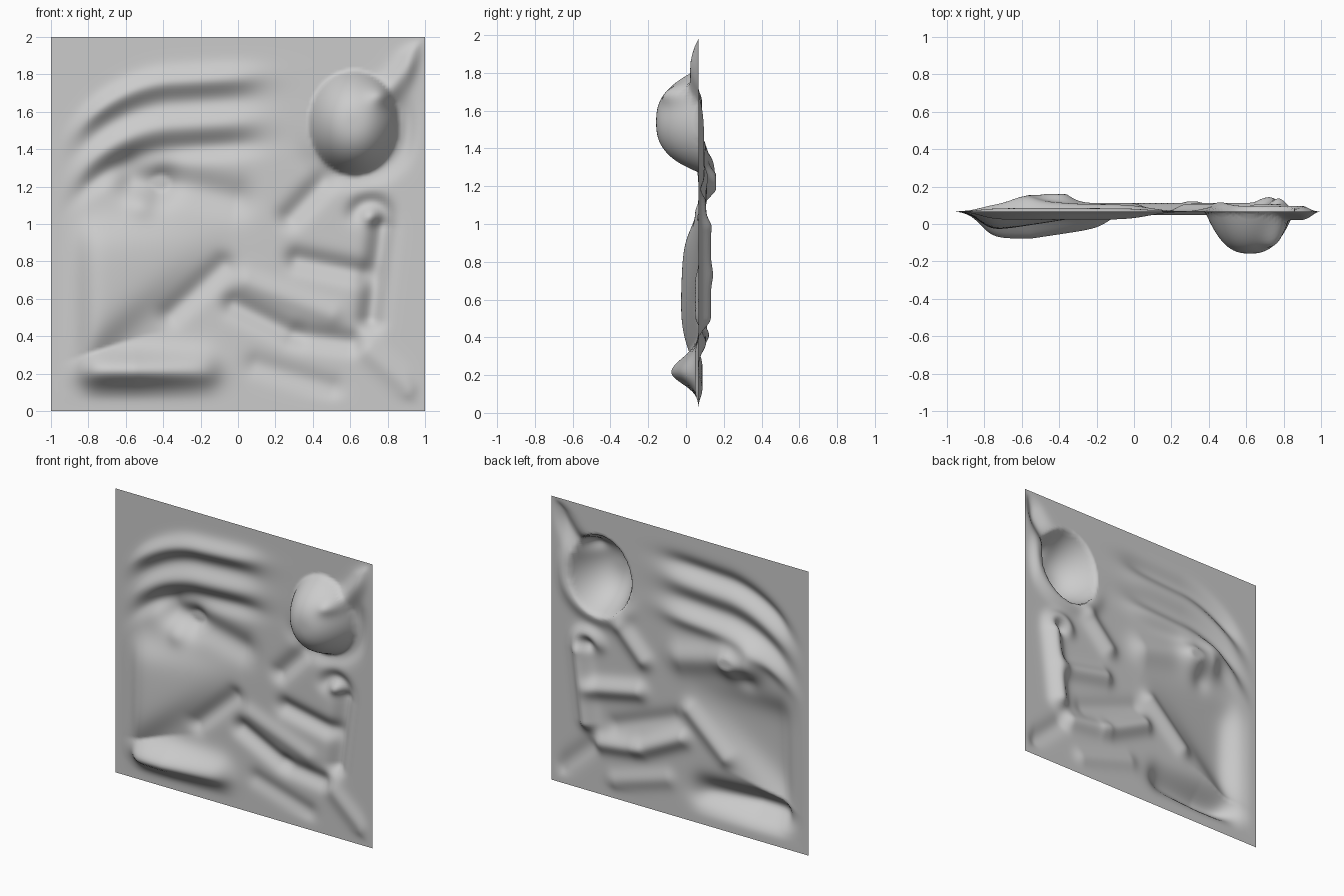
import bpy, bmesh, math

if "Cube" in bpy.data.objects:
    bpy.data.objects.remove(bpy.data.objects["Cube"])

BASE_Y = 0.067
N = 128


def dist(x, z, ax, az, bx, bz):
    """Distance from (x, z) to the segment a-b."""
    dx, dz = bx - ax, bz - az
    t = ((x - ax) * dx + (z - az) * dz) / (dx * dx + dz * dz)
    t = min(1, max(0, t))
    return math.hypot(x - ax - t * dx, z - az - t * dz)


def bump(d, width):
    return math.exp(-(d / width) ** 2)


def step(v, width):
    return 0.5 + 0.5 * math.tanh(v / width)


# Straight strokes: height toward the front, then the two ends in x and z
STROKES = [
    (-0.035, -0.36, 0.52, -0.08, 0.78),  # groove beside the diagonal step
    (-0.04, 0.28, 1.04, 0.45, 1.22),     # small figure: neck
    (-0.065, 0.77, 0.98, 0.71, 0.5),     # trunk
    (-0.045, 0.32, 0.81, 0.66, 0.74),    # arm
    (-0.045, -0.02, 0.57, 0.28, 0.42),   # leg
    (-0.04, 0.36, 0.40, 0.6, 0.37),
    (0.02, 0.05, 0.69, 0.5, 0.52),
    (-0.02, 0.1, 0.25, 0.5, 0.13),
    (0.02, 0.7, 0.32, 0.92, 0.12),
    (0.045, 0.80, 1.70, 0.97, 1.92),     # corner fold
]


def brow(x, z):
    """Parallel curved bands, alternately raised and sunk."""
    if not -1 < x < 0.5:
        return 0
    crest = 1.78 + 0.06 * x - 0.8 * max(0, -0.35 - x) ** 2
    fade = step(x + 0.82, 0.08) * step(0.08 - x, 0.12)
    bands = sum(a * bump(z - crest + 0.12 * i, 0.065)
                for i, a in enumerate((0.045, -0.02, 0.025, -0.04)))
    return bands * fade


def eye(x, z):
    """Sunken socket, eyeball and cheek hollow."""
    socket = -0.085 * bump(dist(x, z, -0.55, 1.24, -0.44, 1.22), 0.105)
    hollow = -0.045 * bump(dist(x, z, -0.35, 1.22, -0.02, 1.14), 0.10)
    ball = 0.02 * bump(math.hypot(x + 0.52, z - 1.10), 0.07)
    return socket + hollow + ball


def cheek(x, z):
    """Raised sloping plane ending in a diagonal step, with a ledge below."""
    d = (x + 0.31) * 0.66 - (z - 0.72) * 0.75
    slope = max(0, 0.10 - 0.12 * (x + 0.72) + 0.04 * (0.6 - z))
    plane = slope * step(x + 0.82, 0.07) * step(-d, 0.09) * step(0.98 - z, 0.10)
    run = 0.145 - 0.15 * max(0, x + 0.55)
    ledge = run * step(x + 0.82, 0.07) * step(-0.12 - x, 0.07)
    return max(plane, ledge * bump(z - 0.215, 0.105 if z > 0.215 else 0.085))


def head(x, z):
    """Round head, its knob and the groove below it."""
    r = math.hypot((x - 0.62) / 0.24, (z - 1.54) / 0.28)
    h = 0.225 * (1 - r ** 2.6) if r < 1 else 0
    h += 0.04 * bump(math.hypot(x - 0.75, z - 1.70), 0.06)
    ring = bump(math.hypot(x - 0.62, z - 1.54) - 0.29, 0.06)
    return h - 0.03 * ring * step(0.5 * (x - 0.6) - (z - 1.48), 0.1)


def shoulder(x, z):
    """Arched groove around a small knob."""
    r = math.hypot(x - 0.71, z - 1.03)
    return -0.04 * bump(r - 0.085, 0.05) * step(z - 1.03, 0.05) + 0.02 * bump(r, 0.04)


def relief(x, z):
    h = sum(a * bump(dist(x, z, *ends), 0.062) for a, *ends in STROKES)
    h += brow(x, z) + eye(x, z) + cheek(x, z) + head(x, z) + shoulder(x, z)
    # flat outer border
    m = min(1, min(1 - abs(x), z, 2 - z) / 0.1)
    h *= m * m * (3 - 2 * m)
    return min(0.229, max(-0.093, h))


# Single relief sheet
bm = bmesh.new()
bmesh.ops.create_grid(bm, x_segments=N, y_segments=N, size=1.0)
for v in bm.verts:
    x, z = v.co.x, max(0, v.co.y + 1)
    v.co = (x, BASE_Y - relief(x, z), z)
for f in bm.faces:
    f.smooth = True
mesh = bpy.data.meshes.new("relief_panel")
bm.to_mesh(mesh)
bm.free()
panel = bpy.data.objects.new("relief_panel", mesh)
bpy.context.collection.objects.link(panel)
